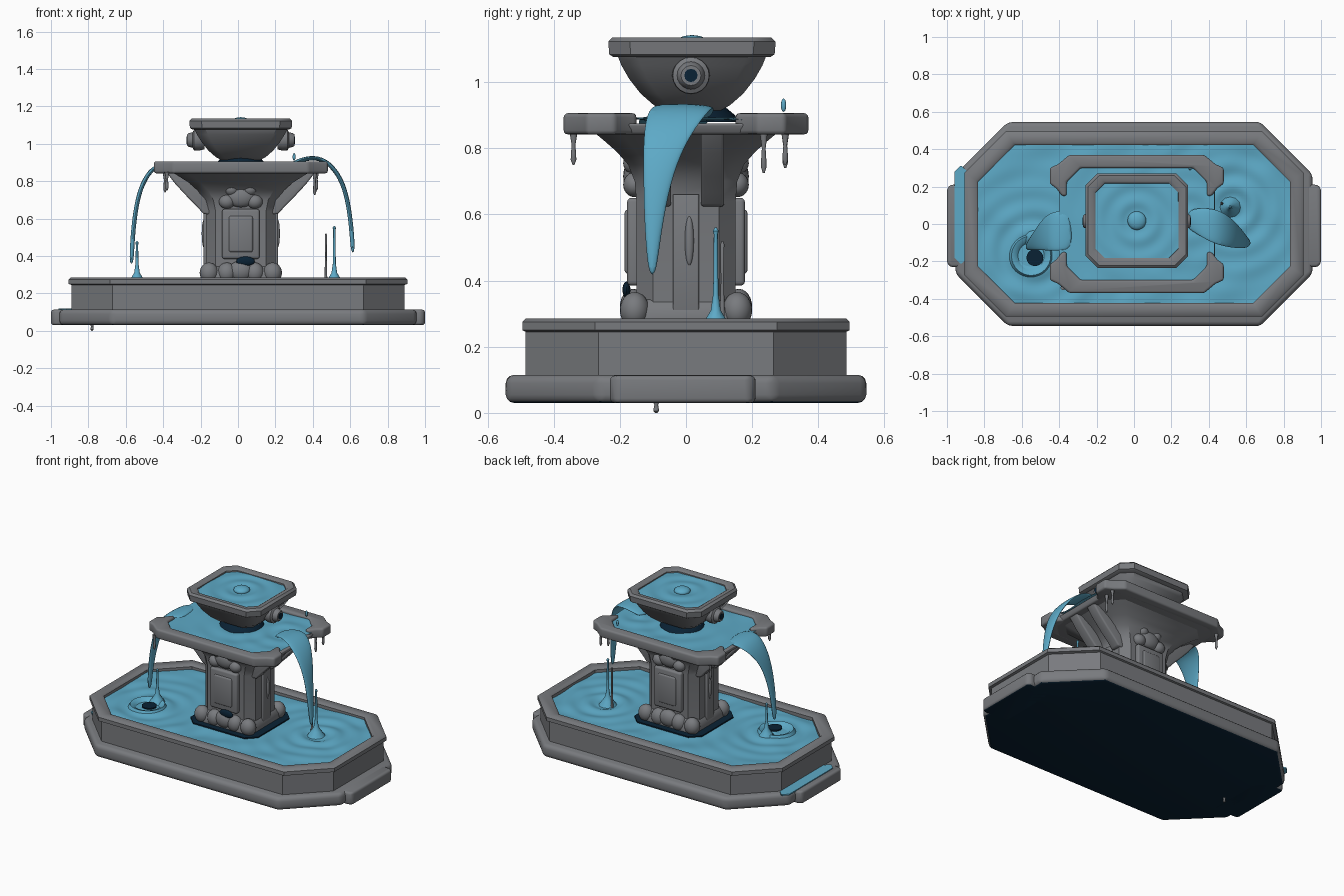
import bpy, bmesh, math
from mathutils import Vector, Matrix

if "Cube" in bpy.data.objects:
    bpy.data.objects.remove(bpy.data.objects["Cube"])


def material(name, col):
    m = bpy.data.materials.new(name)
    m.diffuse_color = (*col, 1)
    m.use_nodes = True
    m.node_tree.nodes["Principled BSDF"].inputs["Base Color"].default_value = m.diffuse_color
    return m


STONE = material("grey_stone", (0.19, 0.197, 0.21))
WATER = material("blue_water", (0.11, 0.40, 0.57))
DARK = material("dark_water", (0.003, 0.016, 0.035))
CX = 0.015  # the column sits slightly off centre


def finish(bm, name, mat, bevel=0.0, fix=True):
    if fix:
        bmesh.ops.recalc_face_normals(bm, faces=bm.faces[:])
    if bevel:
        es = [e for e in bm.edges if len(e.link_faces) == 2 and e.calc_face_angle(0) > 0.6]
        bmesh.ops.bevel(bm, geom=es, offset=bevel, segments=3, profile=0.5,
                        affect='EDGES', clamp_overlap=True)
    me = bpy.data.meshes.new(name)
    bm.to_mesh(me)
    bm.free()
    me.materials.append(mat)
    me.shade_smooth()
    me.set_sharp_from_angle(angle=math.radians(40))
    ob = bpy.data.objects.new(name, me)
    bpy.context.collection.objects.link(ob)
    return ob


def skin(bm, rings, caps=True):
    vs = [[bm.verts.new(p) for p in r] for r in rings]
    n = len(vs[0])
    for a, b in zip(vs, vs[1:]):
        for i in range(n):
            bm.faces.new((a[i], a[(i + 1) % n], b[(i + 1) % n], b[i]))
    if caps:
        bm.faces.new(vs[0][::-1])
        bm.faces.new(vs[-1])


def octagon(hx, hy, c, z, at):
    q = [(hx, hy - c), (hx - c, hy), (c - hx, hy), (-hx, hy - c),
         (-hx, c - hy), (c - hx, -hy), (hx - c, -hy), (hx, c - hy)]
    return [(x + at[0], y + at[1], z) for x, y in q]


def loft(name, rings, mat=STONE, at=(0, 0), bevel=0.0):
    """rings: (z, half x, half y, corner cut)"""
    bm = bmesh.new()
    skin(bm, [octagon(hx, hy, c, z, at) for z, hx, hy, c in rings])
    return finish(bm, name, mat, bevel)


def extrude(name, pts, offset, mat=STONE, bevel=0.0):
    bm = bmesh.new()
    skin(bm, [pts, [tuple(Vector(p) + Vector(offset)) for p in pts]])
    return finish(bm, name, mat, bevel)


def lump(name, loc, scale, mat=STONE):
    bm = bmesh.new()
    bmesh.ops.create_uvsphere(bm, u_segments=20, v_segments=12, radius=1)
    bm.transform(Matrix.Translation(loc) @ Matrix.Diagonal((*scale, 1)))
    return finish(bm, name, mat)


def lathe(name, prof, mat, loc, axis='Z', n=20):
    """prof: (radius, height along axis)"""
    bm = bmesh.new()
    skin(bm, [[(r * math.cos(2 * math.pi * i / n), r * math.sin(2 * math.pi * i / n), h)
               for i in range(n)] for r, h in prof])
    if axis != 'Z':
        bm.transform(Matrix.Rotation(math.pi / 2 * (1 if axis == 'X' else -1), 4, 'Y'))
    bm.transform(Matrix.Translation(loc))
    return finish(bm, name, mat)


def pool(name, hx, hy, c, z, sources, amp, n, at=(0, 0)):
    """rippled water surface with cut corners"""
    bm = bmesh.new()
    bmesh.ops.create_grid(bm, x_segments=n, y_segments=int(n * hy / hx), size=1)
    for v in bm.verts:
        v.co.x *= hx
        v.co.y *= hy
    for sx in (-1, 1):
        for sy in (-1, 1):
            bmesh.ops.bisect_plane(bm, geom=bm.verts[:] + bm.edges[:] + bm.faces[:],
                                   plane_co=(sx * (hx - c), sy * hy, 0),
                                   plane_no=(sx, sy, 0), clear_outer=True)
    for v in bm.verts:
        v.co.x += at[0]
        v.co.y += at[1]
        h = 0
        for x, y, k in sources:
            d = math.hypot(v.co.x - x, v.co.y - y)
            h += math.cos(d * k) * math.exp(-d * 5)
        v.co.z = z + amp * (h + 0.25 * math.sin(v.co.x * 17 + 3 * math.sin(v.co.y * 9)))
    return finish(bm, name, WATER, fix=False)


def stream(name, secs):
    """falling sheet: (x, y, z, half width)"""
    bm = bmesh.new()
    rings = []
    for i, (x, y, z, w) in enumerate(secs):
        a, b = secs[max(i - 1, 0)], secs[min(i + 1, len(secs) - 1)]
        t = Vector((b[0] - a[0], b[1] - a[1], b[2] - a[2])).normalized()
        side = Vector((0, 1, 0))
        side = (side - t * side.dot(t)).normalized()
        up = t.cross(side)
        rings.append([Vector((x, y, z)) + side * w * math.cos(k * math.pi / 4)
                      + up * 0.013 * math.sin(k * math.pi / 4) for k in range(8)])
    skin(bm, rings)
    ob = finish(bm, name, WATER)
    m = ob.modifiers.new("smooth", 'SUBSURF')
    m.levels = m.render_levels = 2


# Plinth with end blocks, dark underside
base = [loft("plinth", [(0.03, .955, .545, .28), (0.115, .955, .545, .28)], bevel=.025)]
for s in (-1, 1):
    base.append(loft("plinth_end", [(0.03, .1, .22, .02), (0.113, .1, .22, .02)],
                     at=(s * .9, -.01), bevel=.02))
for ob in base:
    ob.data.materials.append(DARK)
    for p in ob.data.polygons:
        if p.normal.z < -.9:
            p.material_index = 1
loft("plinth_spill", [(.110, .035, .26, .03), (.119, .035, .26, .03)], WATER, at=(-.925, .05))

# Basin wall with rounded rim
loft("basin", [(.10, .89, .485, .22), (.245, .89, .485, .22), (.25, .905, .495, .22),
               (.275, .905, .495, .22), (.286, .893, .483, .218), (.286, .847, .437, .2),
               (.275, .833, .423, .195), (.20, .833, .423, .195)])
pool("basin_water", .836, .426, .195, .257,
     [(-.54, -.15, 55), (.53, .09, 55), (0, 0, 30)], .011, 110)

# Column flaring out under the table
loft("column", [(.25, .185, .15, .05), (.64, .185, .15, .05), (.70, .197, .155, .05),
                (.75, .23, .175, .055), (.79, .275, .21, .06), (.825, .33, .25, .07),
                (.85, .37, .28, .08)], at=(CX, 0))
loft("foot", [(.25, .2, .185, .05), (.31, .2, .18, .05), (.345, .18, .16, .05)],
     at=(CX, 0), bevel=.012)
loft("foot_shadow_pool", [(.264, .25, .225, .06), (.272, .25, .225, .06)], DARK, at=(CX, 0))
for sy in (-1, 1):
    for dx in (-.17, -.075, .075, .17):
        lump("foot_lobe", (CX + dx, sy * .155, .31), (.05, .045, .055))
    lump("foot_lobe_centre", (CX, sy * .16, .32), (.065, .04, .055))
    # Raised frame and inner panel
    for nm, hw, z0, z1, d in (("panel_frame", .1, .385, .65, .178), ("panel", .065, .42, .615, .186)):
        y0 = sy * .13
        extrude(nm, [(CX - hw, y0, z0), (CX + hw, y0, z0), (CX + hw, y0, z1), (CX - hw, y0, z1)],
                (0, sy * d - y0, 0), bevel=.012)
    # Scroll ornament over the panel
    for dx, z, r in ((-.075, .69, .042), (.075, .69, .042), (-.05, .755, .038), (.05, .755, .038)):
        lump("ornament_scroll", (CX + dx, sy * .155, z), (r, .035, r * .9))
    lump("ornament_centre", (CX, sy * .155, .715), (.075, .035, .055))
lump("front_dark_splash", (.04, -.18, .372), (.05, .012, .025), DARK)
for sx in (-1, 1):
    for y in (-.115, .045):
        # Curved bracket
        extrude("bracket", [(CX + sx * x, y, z) for x, z in
                            ((.15, .62), (.20, .625), (.235, .665), (.285, .715),
                             (.35, .785), (.40, .85), (.15, .85))], (0, .07, 0), bevel=.01)
    loft("side_strip", [(.30, .012, .04, .004), (.66, .012, .04, .004)],
         at=(CX + sx * .187, 0), bevel=.004)
    lump("side_bead", (CX + sx * .197, .01, .52), (.012, .014, .075))

# Middle table: slab plus front and back rails, open at the ends for the water
loft("table_slab", [(.842, .405, .345, .08), (.875, .42, .35, .08)], at=(CX, 0), bevel=.008)
half = [(.40, .15), (.43, .19), (.465, .215), (.465, .30), (.42, .32), (.36, .37)]
inner = [(.30, .30), (.375, .225), (.375, .15)]
rail = half + [(-x, y) for x, y in half[::-1]] + [(-x, y) for x, y in inner[::-1]] + inner
for sy, nm in ((-1, "front_rail"), (1, "back_rail")):
    extrude(nm, [(CX + x, sy * y, .842) for x, y in rail], (0, 0, .064), bevel=.014)
pool("table_water", .415, .33, .09, .889, [(CX, 0, 45), (.3, .05, 50)], .006, 60, at=(CX, 0))

# Upper bowl with chunky rim
B = (CX, .018)
lathe("bowl_neck", [(.14, .88), (.13, .90), (.10, .925)], DARK, (*B, 0))
loft("bowl", [(.91, .10, .08, .035), (.93, .135, .115, .045), (.965, .175, .155, .05),
              (1.01, .21, .19, .055), (1.05, .235, .213, .06), (1.08, .25, .225, .06)], at=B)
loft("bowl_rim", [(1.076, .258, .238, .06), (1.084, .272, .25, .065), (1.122, .275, .253, .065),
                  (1.135, .262, .24, .06), (1.135, .238, .216, .055), (1.125, .222, .2, .05),
                  (1.09, .22, .198, .05)], at=B)
pool("bowl_water", .225, .203, .05, 1.118, [(*B, 60)], .006, 50, at=B)
lump("bubbling_centre", (*B, 1.118), (.05, .05, .024), WATER)
for s, ax in ((-1, '-X'), (1, 'X')):
    lathe("spout_boss", [(.05, 0), (.057, .03), (.055, .055), (.042, .062), (.036, .085),
                         (.03, .092)], STONE, (CX + s * .195, .015, 1.02), ax)
    lathe("spout_hole", [(.02, .08), (.02, .095)], DARK, (CX + s * .195, .015, 1.02), ax, 12)

# Falling water
stream("right_stream", [(.28, .03, .888, .05), (.34, .02, .915, .075), (.41, 0, .928, .095),
                        (.48, -.035, .905, .095), (.55, -.068, .82, .07), (.587, -.088, .70, .045),
                        (.607, -.1, .55, .028), (.615, -.102, .41, .012)])
stream("left_stream", [(-.33, -.03, .885, .11), (-.41, -.035, .89, .12), (-.47, -.055, .86, .1),
                       (-.525, -.085, .76, .06), (-.552, -.105, .62, .038),
                       (-.565, -.118, .48, .025), (-.57, -.122, .35, .014)])

# Splashes and rising jets
for nm, x, y, top in (("right_splash", .515, .09, .56), ("left_splash", -.54, -.08, .48)):
    lathe(nm, [(.055, .25), (.03, .285), (.015, .31), (.008, .36), (.006, top - .02),
               (.009, top - .01), (.003, top)], WATER, (x, y, 0), n=12)
lathe("thin_jet", [(.008, .25), (.005, .4), (.006, .51), (.002, .52)], STONE, (.47, .11, 0), n=10)
lathe("splash_ring", [(.12, .252), (.105, .278), (.085, .272), (.07, .256)], WATER, (-.55, -.17, 0), n=32)
lathe("splash_hollow", [(.045, .268), (.045, .276)], DARK, (-.53, -.18, 0))
lump("stray_drop", (.3, .295, .93), (.008, .008, .02), WATER)

# Drips hanging from the table edge and plinth
for x, y, z0, z1 in ((-.38, -.34, .75, .85), (.41, .235, .725, .85), (.42, .3, .75, .85),
                     (-.39, .3, .74, .85), (-.78, -.09, 0, .04)):
    h = z1 - z0
    lathe("hanging_drip", [(.003, z0), (.009, z0 + .15 * h), (.008, z0 + .35 * h),
                           (.006, z0 + .6 * h), (.013, z1)], STONE, (x, y, 0), n=10)
